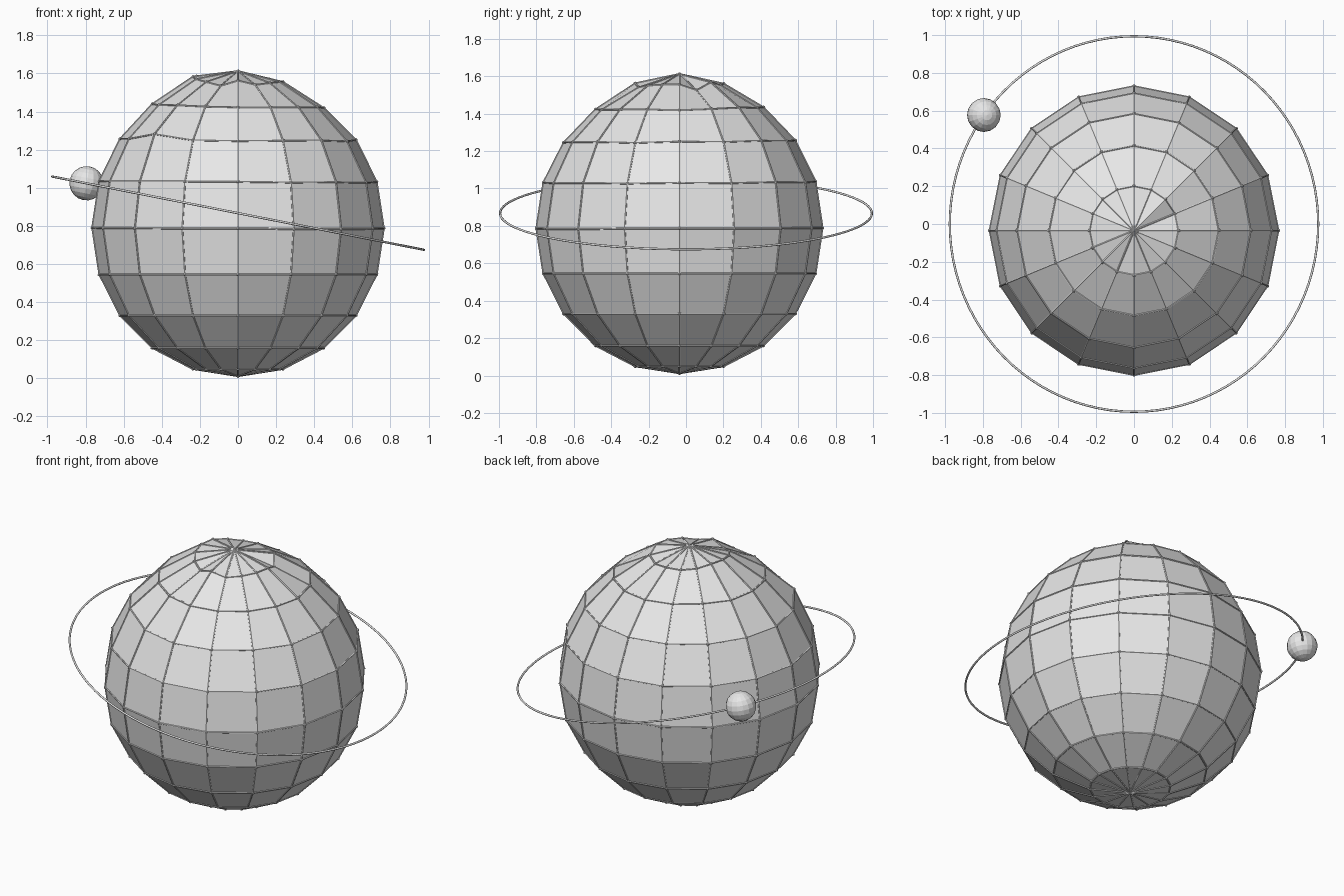
import bpy, bmesh, math, random
from mathutils import Vector, Matrix

random.seed(4)
if "Cube" in bpy.data.objects:
    bpy.data.objects.remove(bpy.data.objects["Cube"])

grey = bpy.data.materials.new("light_grey")
grey.use_nodes = True
grey.diffuse_color = (0.8, 0.8, 0.8, 1)
grey.node_tree.nodes["Principled BSDF"].inputs["Base Color"].default_value = (0.8, 0.8, 0.8, 1)

SEGMENTS, RINGS, RADIUS = 16, 10, 0.765
CENTRE = Vector((0, -0.035, 0.777))


def add_object(name, bm):
    mesh = bpy.data.meshes.new(name)
    bm.to_mesh(mesh)
    bm.free()
    mesh.materials.append(grey)
    obj = bpy.data.objects.new(name, mesh)
    bpy.context.collection.objects.link(obj)
    return obj


# Faceted globe, its upper rings lifted and slightly uneven
lift = [0.07, 0.05, 0.033, 0.027, 0.02, 0.011, 0.005, 0.003, 0.002, 0, 0]
crown = [1.555, 1.525, 1.568, 1.552, 1.56, 1.56, 1.57, 1.585,
         1.582, 1.57, 1.555, 1.535, 1.562, 1.54, 1.55, 1.555]
globe = bmesh.new()
bmesh.ops.create_uvsphere(globe, u_segments=SEGMENTS, v_segments=RINGS, radius=RADIUS)
for v in globe.verts:
    ring = round(math.acos(max(-1, min(1, v.co.z / RADIUS))) / math.pi * RINGS)
    turn = math.atan2(v.co.y, v.co.x)
    column = round(turn / math.tau * SEGMENTS) % SEGMENTS
    v.co += CENTRE
    v.co.z += lift[ring]
    if ring == 1:
        v.co.z = crown[column]
    elif 1 < ring < 6:
        v.co.z += lift[ring] * (0.3 * math.cos(turn - 2.4) + random.uniform(-0.15, 0.15))
    if ring == 3 and column == 10:
        v.co.z += 0.025

# Thin rods along the edges, small beads on the corners
rods, beads = bmesh.new(), bmesh.new()
for e in globe.edges:
    a, b = (v.co for v in e.verts)
    aim = (b - a).to_track_quat('Z', 'Y').to_matrix().to_4x4()
    bmesh.ops.create_cone(rods, segments=6, radius1=0.005, radius2=0.005,
                          depth=(b - a).length, matrix=Matrix.Translation((a + b) / 2) @ aim)
for v in globe.verts:
    bmesh.ops.create_icosphere(beads, subdivisions=1, radius=0.01,
                               matrix=Matrix.Translation(v.co))
add_object("globe", globe)
add_object("globe_edge_rods", rods)
add_object("globe_corner_beads", beads)

# Tilted orbit ring
tilt = Matrix.Translation((0, 0, 0.867)) @ Matrix.Rotation(math.radians(11.15), 4, 'Y')
bpy.ops.mesh.primitive_torus_add(major_segments=96, minor_segments=8,
                                 major_radius=0.994, minor_radius=0.006)
orbit = bpy.context.object
orbit.name = "orbit_ring"
orbit.data.transform(tilt)
orbit.data.materials.append(grey)
bpy.ops.object.shade_smooth_by_angle(angle=math.radians(50))

# Small moon threaded on the ring
moon = bmesh.new()
bmesh.ops.create_uvsphere(moon, u_segments=SEGMENTS, v_segments=RINGS, radius=0.09,
                          matrix=tilt @ Matrix.Translation((-0.81, 0.577, 0)))
add_object("moon", moon)
